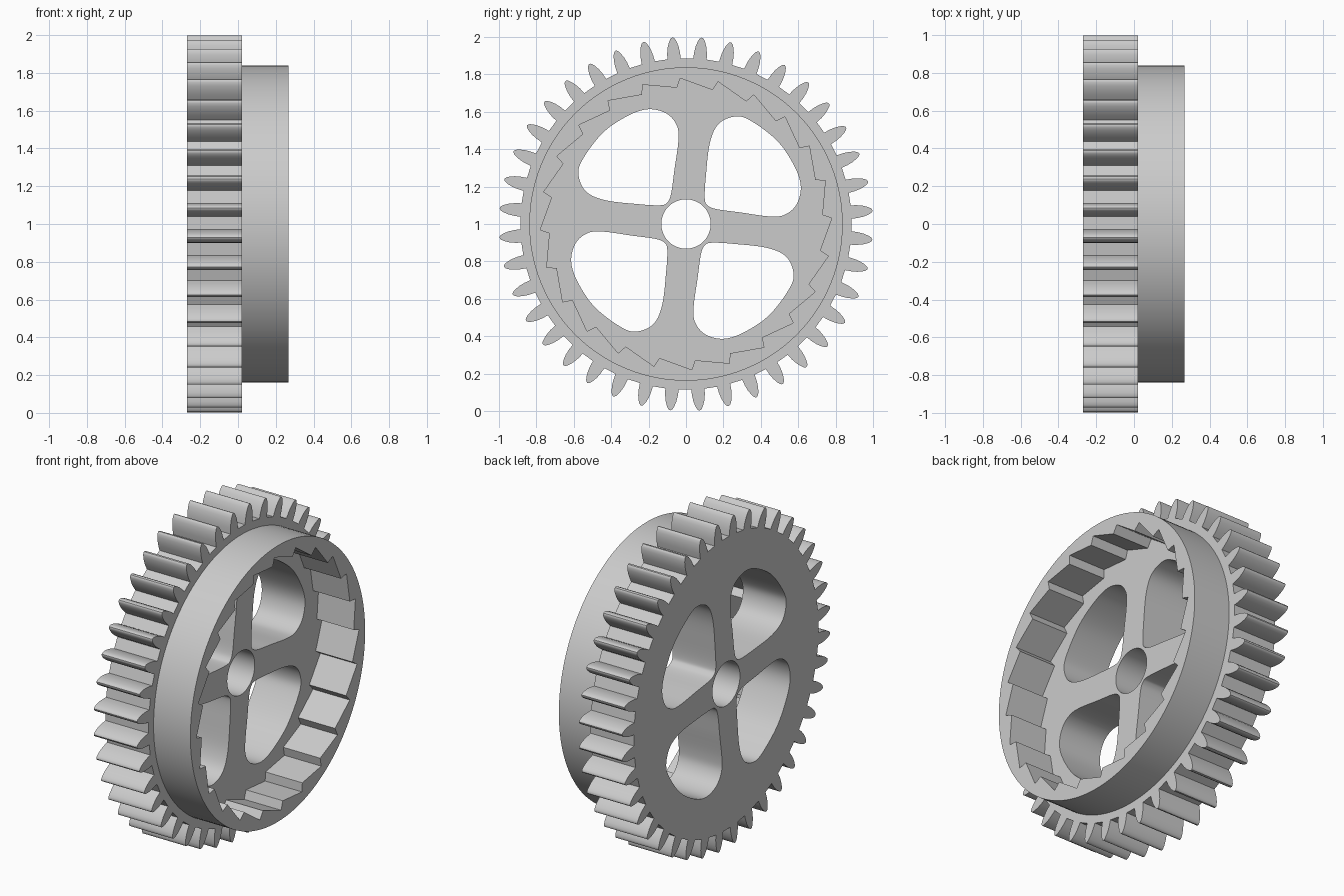
import bpy
import bmesh
from math import sin, cos, radians, pi
from mathutils import Vector, Matrix

if "Cube" in bpy.data.objects:
    bpy.data.objects.remove(bpy.data.objects["Cube"], do_unlink=True)

steel = bpy.data.materials.new("light_grey")
steel.use_nodes = True
GREY = (0.6, 0.6, 0.6, 1)
steel.diffuse_color = GREY
steel.node_tree.nodes["Principled BSDF"].inputs["Base Color"].default_value = GREY


def polar(radius, degrees):
    a = radians(degrees)
    return Vector((radius * cos(a), radius * sin(a)))


def circle(radius, count=96):
    return [polar(radius, 360 * i / count) for i in range(count)]


def turned(points, degrees):
    rot = Matrix.Rotation(radians(degrees), 2)
    return [rot @ Vector(p) for p in points]


def smooth_loop(points, steps=6):
    """Closed Catmull-Rom curve through the points."""
    pts = [Vector(p) for p in points]
    n, out = len(pts), []
    for i in range(n):
        a, b, c, d = (pts[(i + k) % n] for k in (-1, 0, 1, 2))
        for s in range(steps):
            t = s / steps
            out.append(0.5 * (2 * b + (c - a) * t + (2 * a - 5 * b + 4 * c - d) * t ** 2
                              + (3 * b - a - 3 * c + d) * t ** 3))
    return out


def plate(name, loops, x0, x1):
    """Fill outlines (inner loops become holes) and extrude them along x."""
    curve = bpy.data.curves.new(name + "_outline", 'CURVE')
    curve.dimensions = '2D'
    curve.fill_mode = 'BOTH'
    curve.extrude = (x1 - x0) / 2
    for loop in loops:
        spline = curve.splines.new('POLY')
        spline.points.add(len(loop) - 1)
        for point, co in zip(spline.points, loop):
            point.co = (co[0], co[1], 0, 1)
        spline.use_cyclic_u = True
    helper = bpy.data.objects.new(name + "_helper", curve)
    bpy.context.collection.objects.link(helper)
    graph = bpy.context.evaluated_depsgraph_get()
    mesh = bpy.data.meshes.new_from_object(helper.evaluated_get(graph))
    bpy.data.objects.remove(helper, do_unlink=True)

    bm = bmesh.new()
    bm.from_mesh(mesh)
    bmesh.ops.remove_doubles(bm, verts=bm.verts, dist=1e-5)
    bmesh.ops.recalc_face_normals(bm, faces=bm.faces)
    # Outline x, y become world y, z; thickness becomes world x
    bm.transform(Matrix.Translation(((x0 + x1) / 2, 0, 1))
                 @ Matrix.Rotation(pi / 2, 4, 'Z') @ Matrix.Rotation(pi / 2, 4, 'X'))
    bm.to_mesh(mesh)
    bm.free()
    mesh.name = name
    mesh.materials.clear()
    mesh.materials.append(steel)
    ob = bpy.data.objects.new(name, mesh)
    bpy.context.collection.objects.link(ob)
    bpy.ops.object.select_all(action='DESELECT')
    ob.select_set(True)
    bpy.context.view_layer.objects.active = ob
    bpy.ops.object.shade_smooth_by_angle(angle=radians(30))
    return ob


# Gear outline: forty slim teeth with rounded tips
flank = [(0.885, -0.036), (0.92, -0.034), (0.95, -0.029), (0.975, -0.021),
         (0.991, -0.013), (0.998, -0.006)]
tooth = flank + [(1.0, 0)] + [(r, -w) for r, w in reversed(flank)]
gear_outline = [p for i in range(40) for p in turned(tooth, 4.15 + 9 * i)]

# Four curved windows between the spokes, and the axle hole
window = smooth_loop([
    (0.10, 0.14), (0.107, 0.265), (0.128, 0.436), (0.176, 0.537), (0.267, 0.575),
    (0.353, 0.548), (0.492, 0.44), (0.583, 0.302), (0.614, 0.195), (0.588, 0.10),
    (0.524, 0.048), (0.44, 0.041), (0.29, 0.062), (0.166, 0.079), (0.115, 0.1)])
windows = [turned(window, 90 * i) for i in range(4)]
plate("gear_wheel", [gear_outline, circle(0.132, 64)] + windows, -0.27, 0.02)

# Raised ring with undercut ratchet teeth on its inside
ratchet = []
for i in range(24):
    angle = 2.3 + 15 * i
    ratchet += [polar(0.78, angle), polar(0.73, angle + 1.5)]
plate("ratchet_ring", [circle(0.838, 128), ratchet], 0.015, 0.267)
